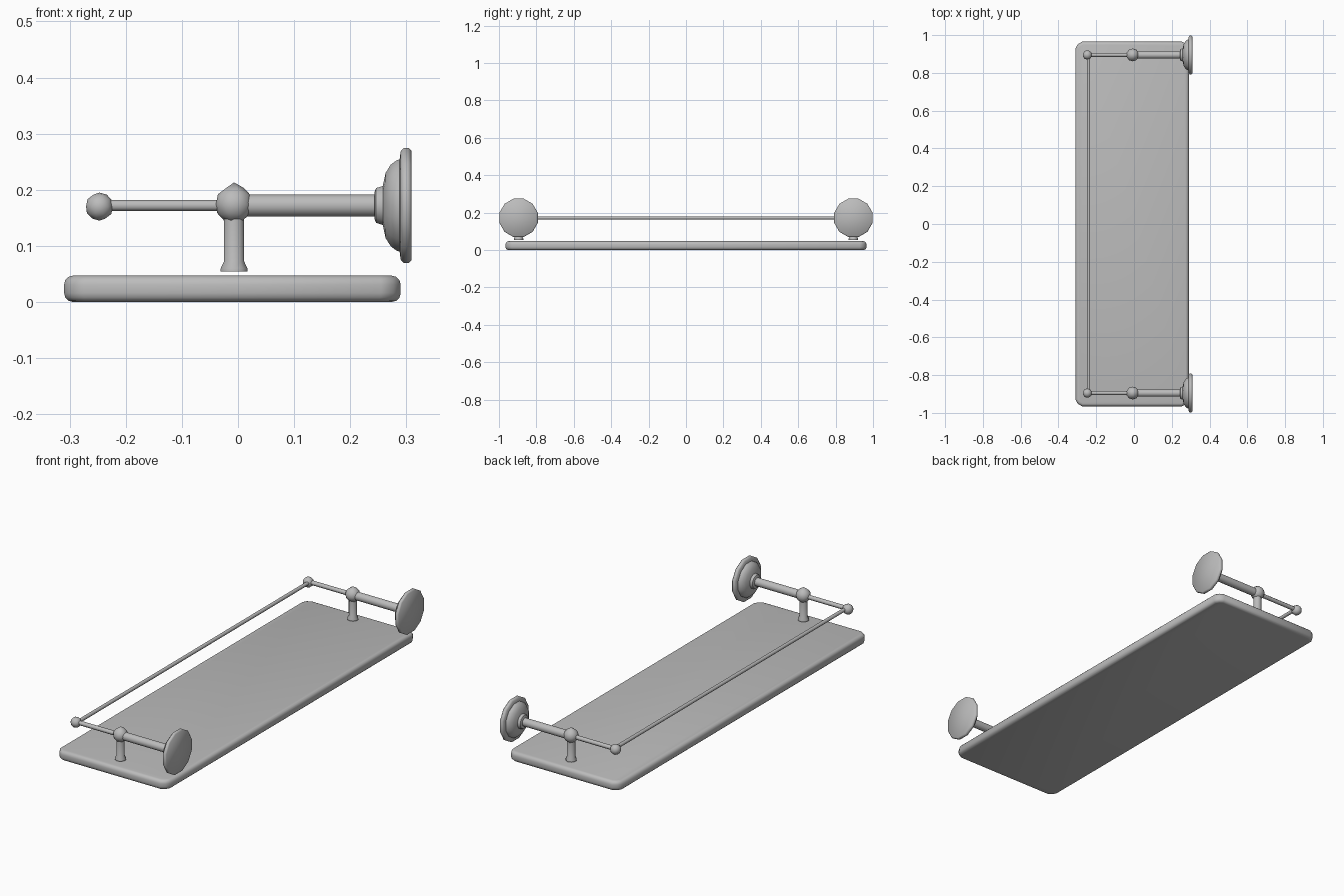
import bpy
import bmesh
import math
from mathutils import Vector

cube = bpy.data.objects.get("Cube")
if cube:
    bpy.data.objects.remove(cube, do_unlink=True)

grey = bpy.data.materials.new("satin grey")
grey.use_nodes = True
colour = (0.5, 0.5, 0.5, 1)
grey.diffuse_color = colour
grey.node_tree.nodes["Principled BSDF"].inputs["Base Color"].default_value = colour

AXIS_Z = 0.172   # height of the rails
SIDE_Y = 0.895   # distance of each bracket from the middle
POST_X = -0.007


def finish(name, bm, angle=50):
    bmesh.ops.recalc_face_normals(bm, faces=bm.faces)
    mesh = bpy.data.meshes.new(name)
    bm.to_mesh(mesh)
    bm.free()
    mesh.materials.append(grey)
    ob = bpy.data.objects.new(name, mesh)
    bpy.context.collection.objects.link(ob)
    bpy.ops.object.select_all(action='DESELECT')
    ob.select_set(True)
    bpy.context.view_layer.objects.active = ob
    bpy.ops.object.shade_smooth_by_angle(angle=math.radians(angle))
    return ob


def turned(name, profile, origin, axis, sides):
    """Revolve (distance, radius) pairs about an axis and cap both ends."""
    bm = bmesh.new()
    turn = Vector(axis).to_track_quat('Z', 'Y')
    rings = []
    for d, r in profile:
        ring = []
        for i in range(sides):
            a = math.tau * (i + 0.5) / sides
            p = Vector((r * math.cos(a), r * math.sin(a), d))
            ring.append(bm.verts.new(Vector(origin) + turn @ p))
        rings.append(ring)
    for lo, hi in zip(rings, rings[1:]):
        for i in range(sides):
            j = (i + 1) % sides
            bm.faces.new((lo[i], lo[j], hi[j], hi[i]))
    bm.faces.new(rings[0])
    bm.faces.new(rings[-1])
    return finish(name, bm)


def ball(name, centre, radius, stretch):
    bm = bmesh.new()
    bmesh.ops.create_icosphere(bm, subdivisions=2, radius=radius)
    for v in bm.verts:
        # low, faceted knob with a slight crown
        if v.co.z > radius * 0.9:
            v.co.z *= stretch
        v.co += Vector(centre)
    return finish(name, bm, 60)


# Shelf board: chamfered corners with rounded-over edges
bm = bmesh.new()
bmesh.ops.create_cube(bm, size=1)
for v in bm.verts:
    v.co = Vector((v.co.x * 0.6 - 0.01, v.co.y * 1.93, v.co.z * 0.047 + 0.0235))
uprights = [e for e in bm.edges if abs(e.verts[0].co.z - e.verts[1].co.z) > 0.01]
bmesh.ops.bevel(bm, geom=uprights, offset=0.035, segments=2, profile=0.4, affect='EDGES')
rims = [e for e in bm.edges if abs(e.verts[0].co.z - e.verts[1].co.z) < 0.001]
bmesh.ops.bevel(bm, geom=rims, offset=0.016, segments=3, profile=0.5, affect='EDGES')
finish("shelf_board", bm)

# Brackets at both ends
for side, s in (("left", 1), ("right", -1)):
    y = s * SIDE_Y
    # Stepped wall flange
    turned(side + "_wall_flange",
           [(0.243, 0.024), (0.246, 0.032), (0.258, 0.036), (0.263, 0.06),
            (0.272, 0.075), (0.282, 0.083), (0.288, 0.085), (0.29, 0.1),
            (0.295, 0.106), (0.304, 0.106), (0.309, 0.101)],
           (0, y, AXIS_Z), (1, 0, 0), 12)
    # Thick arm and thin front arm
    turned(side + "_arm", [(POST_X, 0.02), (0.25, 0.02)],
           (0, y, AXIS_Z), (1, 0, 0), 12)
    turned(side + "_front_arm", [(-0.245, 0.0105), (POST_X, 0.0105)],
           (0, y, AXIS_Z), (1, 0, 0), 8)
    # Post with flared foot
    turned(side + "_post",
           [(0.054, 0.025), (0.06, 0.025), (0.072, 0.019), (AXIS_Z, 0.019)],
           (POST_X, y, 0), (0, 0, 1), 10)
    # Joint balls
    ball(side + "_joint_ball", (POST_X, y, AXIS_Z + 0.002), 0.034, 1.15)
    ball(side + "_corner_ball", (-0.247, y, AXIS_Z - 0.002), 0.025, 1.0)

# Long guard rail
turned("guard_rail", [(-SIDE_Y, 0.009), (SIDE_Y, 0.009)],
       (-0.24, 0, AXIS_Z), (0, 1, 0), 8)
